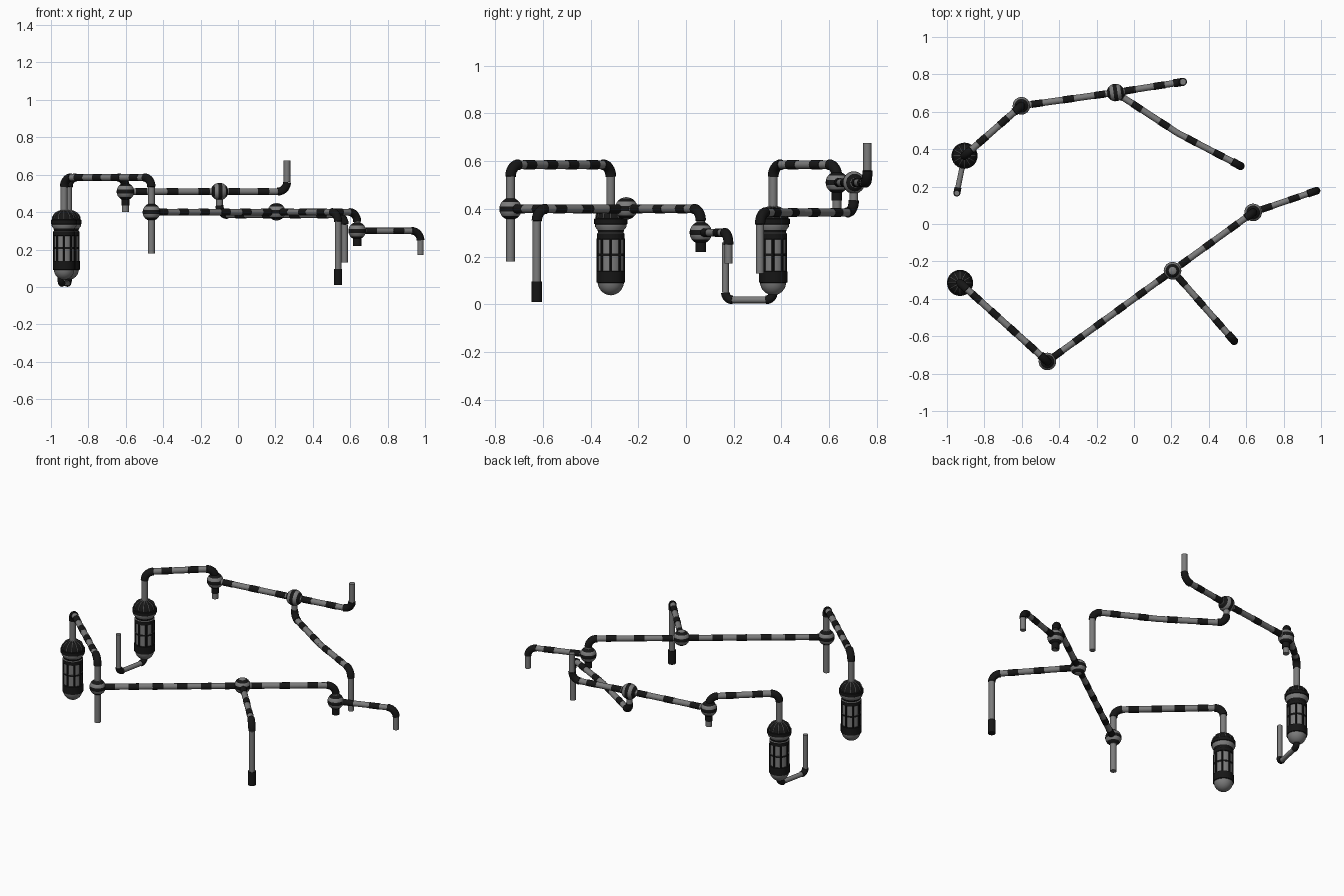
import bpy, bmesh, math
from mathutils import Vector

if "Cube" in bpy.data.objects:
    bpy.data.objects.remove(bpy.data.objects["Cube"])

def material(name, v):
    m = bpy.data.materials.new(name)
    m.diffuse_color = (v, v, v, 1)
    m.use_nodes = True
    m.node_tree.nodes["Principled BSDF"].inputs["Base Color"].default_value = m.diffuse_color
    return m

GREY, BLACK = material("steel", 0.2), material("black_rubber", 0.008)

def mesh_object(name, bm, mats):
    me = bpy.data.meshes.new(name)
    bm.to_mesh(me)
    bm.free()
    for m in mats:
        me.materials.append(m)
    for p in me.polygons:
        p.use_smooth = True
    ob = bpy.data.objects.new(name, me)
    bpy.context.collection.objects.link(ob)
    bpy.ops.object.select_all(action='DESELECT')
    bpy.context.view_layer.objects.active = ob
    ob.select_set(True)
    bpy.ops.object.shade_smooth_by_angle(angle=math.radians(40))
    return ob

def tube(name, pts, r, mat, n=16):
    """Round tube swept along points, with capped ends."""
    pts = [Vector(p) for p in pts]
    bm = bmesh.new()
    t = (pts[1] - pts[0]).normalized()
    side = t.orthogonal().normalized()
    rings = []
    for i, p in enumerate(pts):
        a, b = pts[max(i - 1, 0)], pts[min(i + 1, len(pts) - 1)]
        nt = (b - a).normalized()
        side = (t.rotation_difference(nt) @ side).normalized()
        t = nt
        up = t.cross(side)
        rings.append([bm.verts.new(p + r * (math.cos(k * math.tau / n) * side
                      + math.sin(k * math.tau / n) * up)) for k in range(n)])
    for a, b in zip(rings, rings[1:]):
        for k in range(n):
            bm.faces.new((a[k], a[(k + 1) % n], b[(k + 1) % n], b[k]))
    bm.faces.new(rings[0][::-1])
    bm.faces.new(rings[-1])
    return mesh_object(name, bm, [mat])

def pipe(name, pts, r=0.0175, bend=0.05):
    """Straight grey runs with black sleeves, joined by black elbows."""
    pts = [Vector(p) for p in pts]
    start = pts[0]
    for i in range(1, len(pts)):
        p, end = pts[i], pts[i]
        d = (p - pts[i - 1]).normalized()
        if i < len(pts) - 1:
            e = (pts[i + 1] - p).normalized()
            if d.angle(e) > 0.5:
                end = p - d * bend
                arc = [p - d * bend * (1 - math.sin(a)) + e * bend * (1 - math.cos(a))
                       for a in (k * math.pi / 16 for k in range(9))]
                tube(name + "_elbow", arc, r + 0.004, BLACK)
        tube(name + "_run", (start, end), r, GREY)
        length = (end - start).length
        if abs(d.z) < 0.5 and length > 0.15:
            count = max(2, round(length / 0.15))
            for k in range(count):
                c = start + d * length * (k + 0.5) / count
                tube(name + "_sleeve", (c - d * 0.03, c + d * 0.03), r + 0.0015, BLACK)
        start = end if end is p else p + e * bend

def revolve(name, loc, profile, n=24):
    """Lathe: each profile entry is radius, height, colour of the band above."""
    bm = bmesh.new()
    rings = [[bm.verts.new((r * math.cos(k * math.tau / n), r * math.sin(k * math.tau / n), z))
              for k in range(n)] for r, z, _ in profile]
    for i, (a, b) in enumerate(zip(rings, rings[1:])):
        for k in range(n):
            f = bm.faces.new((a[k], a[(k + 1) % n], b[(k + 1) % n], b[k]))
            f.material_index = profile[i][2]
    bm.faces.new(rings[0][::-1])
    bm.faces.new(rings[-1])
    ob = mesh_object(name, bm, [GREY, BLACK])
    ob.location = loc
    return ob

def ball(name, loc, axis=(0, 0, 1)):
    """Striped ball joint."""
    R, m = 0.047, 14
    prof = [(max(R * math.sin(k * math.pi / m), 0.002), -R * math.cos(k * math.pi / m),
             (k // 2) % 2) for k in range(m + 1)]
    ob = revolve(name, loc, prof)
    ob.rotation_euler = Vector(axis).to_track_quat('Z', 'Y').to_euler()

def tank(name, x, y):
    # round bottom, black base, grey windows, collar and domed grille
    prof = [(max(0.055 * math.sin(a), 0.002), 0.095 - 0.057 * math.cos(a), 0)
            for a in (k * math.pi / 16 for k in range(8))]
    prof += [(0.055, 0.09, 1), (0.06, 0.092, 1), (0.06, 0.138, 1), (0.053, 0.14, 0),
             (0.053, 0.272, 1), (0.058, 0.274, 1), (0.058, 0.296, 0), (0.053, 0.3, 1),
             (0.056, 0.312, 0), (0.066, 0.325, 0), (0.066, 0.335, 1), (0.07, 0.337, 1),
             (0.07, 0.358, 1), (0.064, 0.36, 1)]
    prof += [(0.062 * math.cos(a), 0.362 + 0.048 * math.sin(a), 1)
             for a in (k * math.pi / 14 for k in range(1, 7))]
    revolve(name + "_body", (x, y, 0), prof)
    for k in range(8):
        a = k * math.tau / 8
        c = Vector((x + 0.053 * math.cos(a), y + 0.053 * math.sin(a), 0.136))
        tube(name + "_window_bar", (c, c + Vector((0, 0, 0.14))), 0.006, BLACK, 8)
    revolve(name + "_middle_band", (x, y, 0), [(0.0565, 0.203, 1), (0.0565, 0.213, 1)])
    # grille ribs over the dome
    for k in range(12):
        a = k * math.tau / 12
        arc = [(x + 0.063 * math.cos(t) * math.cos(a), y + 0.063 * math.cos(t) * math.sin(a),
                0.362 + 0.049 * math.sin(t)) for t in (j * 0.26 for j in range(6))]
        tube(name + "_grille_rib", arc, 0.0025, GREY, 6)

# front line
tank("front_tank", -0.93, -0.315)
pipe("front_tank_pipe", [(-0.93, -0.315, 0.38), (-0.93, -0.315, 0.585),
                         (-0.463, -0.735, 0.585), (-0.463, -0.735, 0.18)], 0.0185)
pipe("front_main_pipe", [(-0.463, -0.735, 0.4), (0.206, -0.25, 0.4),
                         (0.637, 0.062, 0.4), (0.637, 0.062, 0.22)])
pipe("front_side_outlet", [(0.206, -0.25, 0.4), (0.535, -0.625, 0.4), (0.535, -0.625, 0.02)])
tube("side_outlet_nozzle", [(0.535, -0.625, 0.01), (0.535, -0.625, 0.095)], 0.022, BLACK)
pipe("front_end_outlet", [(0.637, 0.062, 0.3), (0.976, 0.178, 0.3), (0.976, 0.178, 0.17)], 0.0165)
ball("front_corner_joint", (-0.463, -0.735, 0.4))
ball("front_branch_joint", (0.206, -0.25, 0.402))
ball("front_end_joint", (0.637, 0.062, 0.3))
tube("front_drain_collar", [(0.637, 0.062, 0.22), (0.637, 0.062, 0.26)], 0.022, BLACK)

# back line
tank("back_tank", -0.906, 0.365)
pipe("back_tank_pipe", [(-0.906, 0.365, 0.38), (-0.906, 0.365, 0.585),
                        (-0.602, 0.632, 0.585), (-0.602, 0.632, 0.4)], 0.0185)
pipe("back_main_pipe", [(-0.602, 0.632, 0.51), (-0.099, 0.703, 0.51),
                        (0.262, 0.76, 0.51), (0.262, 0.76, 0.675)])
pipe("back_side_outlet", [(-0.099, 0.703, 0.51), (-0.099, 0.703, 0.385), (0.235, 0.485, 0.385),
                          (0.57, 0.31, 0.385), (0.57, 0.31, 0.13)])
pipe("tank_drain_pipe", [(-0.906, 0.365, 0.07), (-0.906, 0.365, 0.019),
                         (-0.947, 0.165, 0.019), (-0.947, 0.165, 0.26)], 0.0145, 0.03)
ball("back_corner_joint", (-0.602, 0.632, 0.51))
ball("back_branch_joint", (-0.099, 0.703, 0.51), (0.5, 0.07, 0))
tube("back_drain_collar", [(-0.602, 0.632, 0.435), (-0.602, 0.632, 0.47)], 0.022, BLACK)
